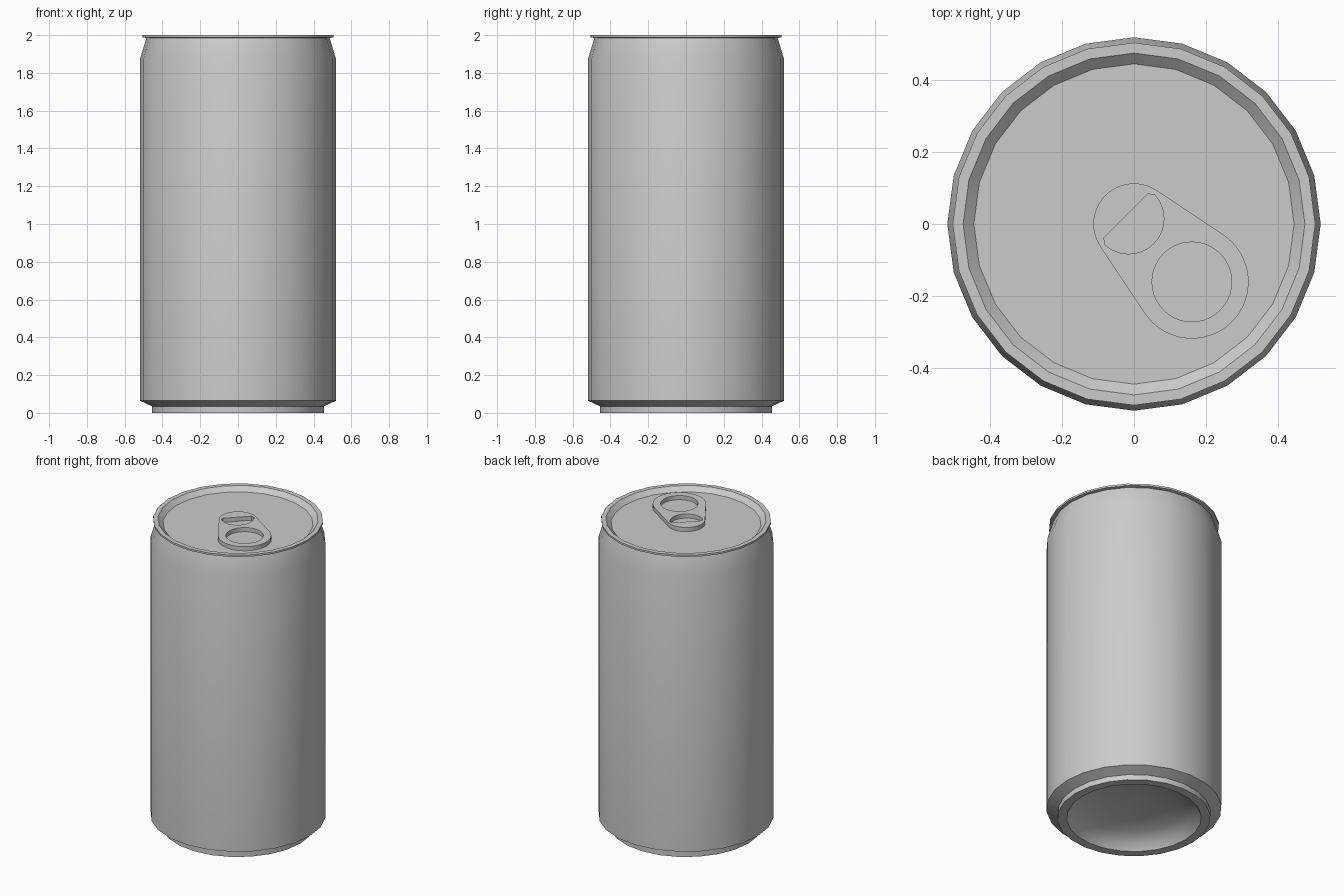
import bpy
import bmesh
from math import sin, cos, pi, radians, hypot, acos, atan2
from mathutils import Matrix, Vector

cube = bpy.data.objects.get("Cube")
if cube:
    bpy.data.objects.remove(cube, do_unlink=True)

metal = bpy.data.materials.new("grey_metal")
metal.use_nodes = True
GREY = (0.6, 0.6, 0.6, 1.0)
metal.diffuse_color = GREY
metal.node_tree.nodes["Principled BSDF"].inputs["Base Color"].default_value = GREY


def finish(name, bm):
    """Turn a bmesh into a smooth, sharp-edged metal object."""
    bmesh.ops.recalc_face_normals(bm, faces=bm.faces)
    mesh = bpy.data.meshes.new(name)
    bm.to_mesh(mesh)
    bm.free()
    mesh.materials.append(metal)
    obj = bpy.data.objects.new(name, mesh)
    bpy.context.collection.objects.link(obj)
    bpy.ops.object.select_all(action='DESELECT')
    obj.select_set(True)
    bpy.context.view_layer.objects.active = obj
    bpy.ops.object.shade_smooth_by_angle(angle=radians(30))
    return obj


def lathe(name, profile, sides=24):
    """Spin a closed (radius, height) profile around z."""
    bm = bmesh.new()
    verts = [bm.verts.new((r, 0, z)) for r, z in profile]
    edges = [bm.edges.new(pair) for pair in zip(verts, verts[1:])]
    bmesh.ops.spin(bm, geom=verts + edges, cent=(0, 0, 0), axis=(0, 0, 1),
                   angle=2 * pi, steps=sides, use_merge=True)
    bmesh.ops.remove_doubles(bm, verts=bm.verts, dist=0.0001)
    return finish(name, bm)


def arc(centre, radius, start, end, steps):
    return [Vector((centre + radius * cos(a), radius * sin(a), 0))
            for a in (start + (end - start) * i / steps for i in range(steps + 1))]


# Can: domed base, foot, wall, neck, rolled rim and recessed lid
LID_Z = 1.972
lathe("can_body", [
    (0, 0.11), (0.18, 0.1), (0.3, 0.075), (0.37, 0.04), (0.4, 0),
    (0.455, 0), (0.455, 0.035), (0.52, 0.065), (0.52, 1.87),
    (0.485, 1.985), (0.505, 1.988), (0.505, 2), (0.476, 2),
    (0.446, LID_Z), (0, LID_Z)])

# Pull tab, laid out along +x from the rivet end to the finger end
REACH, SMALL, LARGE = 0.228, 0.113, 0.158
lean = acos((SMALL - LARGE) / REACH)
outline = arc(REACH, LARGE, -lean, lean, 32) + arc(0, SMALL, lean, 2 * pi - lean, 24)
finger_hole = arc(REACH, 0.111, 0, 2 * pi, 40)[:-1]
rivet_hole = arc(-0.021, 0.098, -radians(88), radians(88), 24)
rivet_hole += [Vector((-0.032, 0.086, 0)), Vector((-0.032, -0.086, 0))]

bm = bmesh.new()
for loop in (outline, finger_hole, rivet_hole):
    ring = [bm.verts.new(p) for p in loop]
    for i, v in enumerate(ring):
        bm.edges.new((v, ring[i - 1]))
bmesh.ops.triangle_fill(bm, edges=bm.edges, use_beauty=True, normal=(0, 0, 1))
raised = bmesh.ops.extrude_face_region(bm, geom=bm.faces[:], use_keep_orig=True)
top = [g for g in raised["geom"] if isinstance(g, bmesh.types.BMVert)]
bmesh.ops.translate(bm, verts=top, vec=(0, 0, 1.999 - LID_Z))
bmesh.ops.transform(bm, verts=bm.verts, matrix=Matrix.Translation((0, 0, LID_Z))
                    @ Matrix.Rotation(-pi / 4, 4, 'Z'))
finish("pull_tab", bm)
